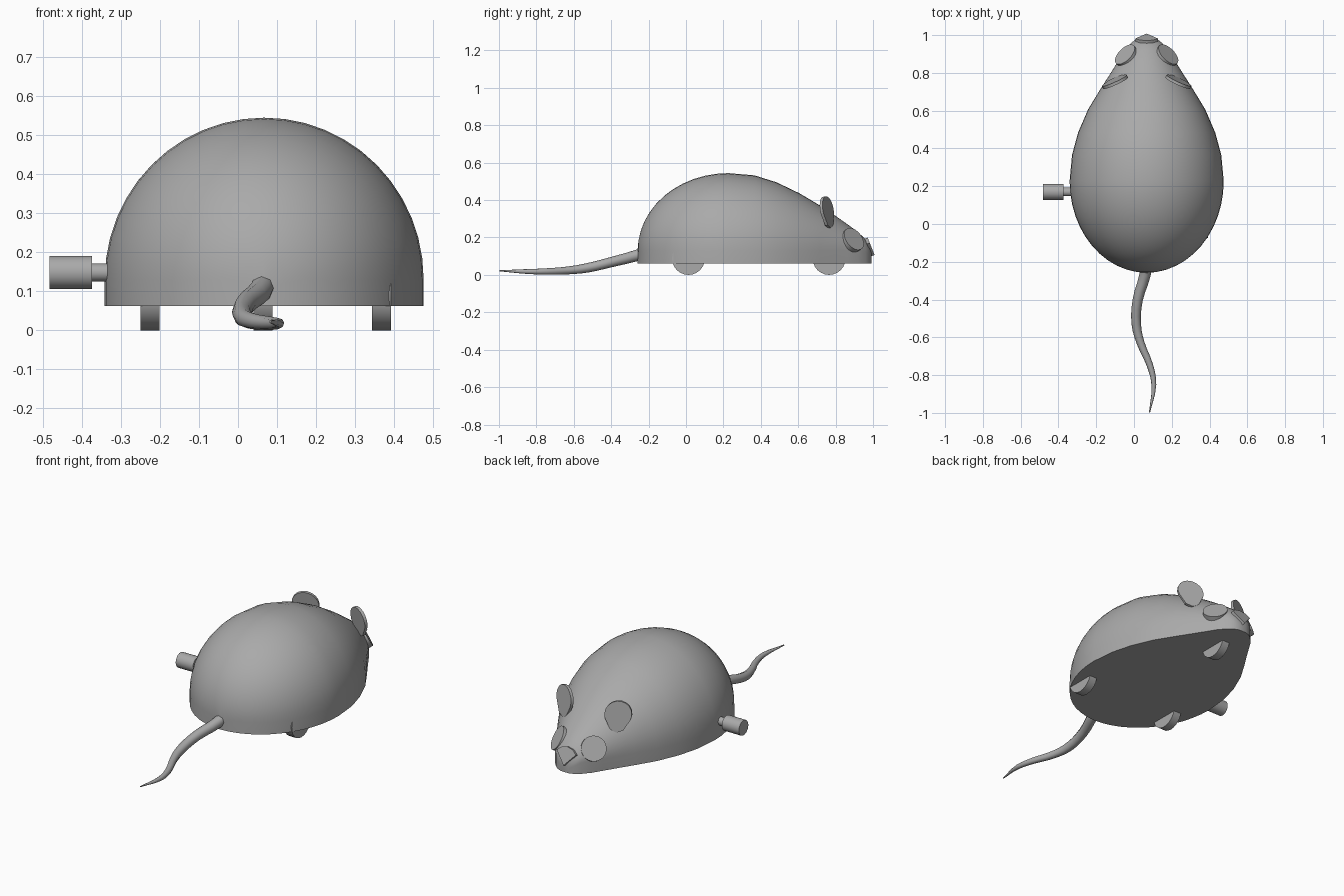
import bpy, bmesh
from math import sin, cos, pi, radians, sqrt
from mathutils import Vector, Matrix

cube = bpy.data.objects.get("Cube")
if cube:
    bpy.data.objects.remove(cube)

grey = bpy.data.materials.new("plain grey")
grey.use_nodes = True
GREY = (0.4, 0.4, 0.4, 1)
grey.diffuse_color = GREY
grey.node_tree.nodes["Principled BSDF"].inputs["Base Color"].default_value = GREY

CX = 0.067      # body centre line
BASE = 0.062    # underside height


def finish(bm, name, angle=35):
    bmesh.ops.recalc_face_normals(bm, faces=bm.faces)
    mesh = bpy.data.meshes.new(name)
    bm.to_mesh(mesh)
    bm.free()
    obj = bpy.data.objects.new(name, mesh)
    bpy.context.collection.objects.link(obj)
    mesh.materials.append(grey)
    bpy.ops.object.select_all(action='DESELECT')
    obj.select_set(True)
    bpy.context.view_layer.objects.active = obj
    bpy.ops.object.shade_smooth_by_angle(angle=radians(angle))
    return obj


def loft(rings, name, angle=35):
    bm = bmesh.new()
    loops = [[bm.verts.new(p) for p in ring] for ring in rings]
    n = len(loops[0])
    for a, b in zip(loops, loops[1:]):
        for i in range(n):
            j = (i + 1) % n
            bm.faces.new((a[i], a[j], b[j], b[i]))
    bm.faces.new(loops[0])
    bm.faces.new(loops[-1])
    return finish(bm, name, angle)


def cylinder(name, centre, axis, radius, depth, segments=24):
    bm = bmesh.new()
    turn = Vector(axis).to_track_quat('Z', 'Y').to_matrix().to_4x4()
    bmesh.ops.create_cone(bm, cap_ends=True, segments=segments, radius1=radius,
                          radius2=radius, depth=depth,
                          matrix=Matrix.Translation(centre) @ turn)
    return finish(bm, name)


def plate(name, outline, centre, across, up, thick):
    u, v = Vector(across).normalized(), Vector(up).normalized()
    n = u.cross(v).normalized() * thick / 2
    pts = [Vector(centre) + u * a + v * b for a, b in outline]
    return loft([[p - n for p in pts], [p + n for p in pts]], name)


# Body: half-round sections from the round rump to the tapered snout
stations = []
for k in range(1, 13):
    t = radians(7.5 * k)
    stations.append((0.227 - 0.485 * cos(t), 0.408 * sin(t), 0.13 + 0.414 * sin(t)))
stations.insert(0, (-0.259, 0.004, 0.133))
stations += [(0.366, 0.395, 0.532), (0.484, 0.363, 0.495), (0.607, 0.31, 0.436),
             (0.714, 0.245, 0.372), (0.8, 0.19, 0.315), (0.864, 0.15, 0.27),
             (0.92, 0.115, 0.228), (0.96, 0.08, 0.19), (0.98, 0.055, 0.157),
             (0.992, 0.025, 0.12)]
rings = []
for y, w, top in stations:
    c = min(0.13, BASE + 0.5 * (top - BASE))
    arc = [(CX + w * cos(pi * i / 24), y, c + (top - c) * sin(pi * i / 24))
           for i in range(25)]
    rings.append([(CX + w, y, BASE)] + arc + [(CX - w, y, BASE)])
loft(rings, "body", 45)

# Tail: tapering tube with a sideways wave
path = [(0.066, -0.2, 0.125, 0.032), (0.058, -0.27, 0.102, 0.03),
        (0.02, -0.4, 0.068, 0.027), (0.012, -0.53, 0.037, 0.025),
        (0.035, -0.63, 0.024, 0.021), (0.085, -0.75, 0.018, 0.017),
        (0.105, -0.85, 0.018, 0.013), (0.082, -0.998, 0.022, 0.003)]
curve = bpy.data.curves.new("tail", 'CURVE')
curve.dimensions = '3D'
curve.bevel_depth = 1.0
curve.bevel_resolution = 2
curve.resolution_u = 3
curve.use_fill_caps = True
spline = curve.splines.new('BEZIER')
spline.bezier_points.add(len(path) - 1)
for bp, (x, y, z, r) in zip(spline.bezier_points, path):
    bp.co = (x, y, z)
    bp.radius = r
    bp.handle_left_type = bp.handle_right_type = 'AUTO'
curve.materials.append(grey)
tail = bpy.data.objects.new("tail", curve)
bpy.context.collection.objects.link(tail)

# Wheels: two at the rump, one under the head
for name, x, y in (("rear_right_wheel", -0.225, 0.013),
                   ("rear_left_wheel", 0.367, 0.013),
                   ("front_wheel", 0.064, 0.765)):
    cylinder(name, (x, y, 0.088), (1, 0, 0), 0.088, 0.048)

# Winding knob on the right side
cylinder("knob_shaft", (-0.335, 0.17, 0.148), (1, 0, 0), 0.023, 0.09)
cylinder("knob", (-0.428, 0.17, 0.148), (1, 0, 0), 0.0425, 0.108)

# Ears and eyes, mirrored about the centre line
ear = [(0.072 * cos(radians(a)), 0.072 * sin(radians(a))) for a in range(-20, 201, 20)]
ear += [(-0.035, -0.085), (0.0, -0.1), (0.035, -0.085)]
for side, s in (("left", 1), ("right", -1)):
    plate(side + "_ear", ear, (CX + s * 0.168, 0.753, 0.348),
          (s * 0.135, -0.06, 0), (0, -0.15, 1), 0.016)
    cylinder(side + "_eye", (CX + s * 0.106, 0.889, 0.185),
             (s * 0.62, 0.62, 0.48), 0.067, 0.03)

# Nose: small rounded triangular plate on the snout tip
nose = [(-0.06, 0.02), (-0.035, 0.042), (0, 0.05), (0.035, 0.042), (0.06, 0.02), (0, -0.05)]
plate("nose", nose, (CX, 0.982, 0.15), (1, 0, 0), (0, -0.4, 1), 0.016)
